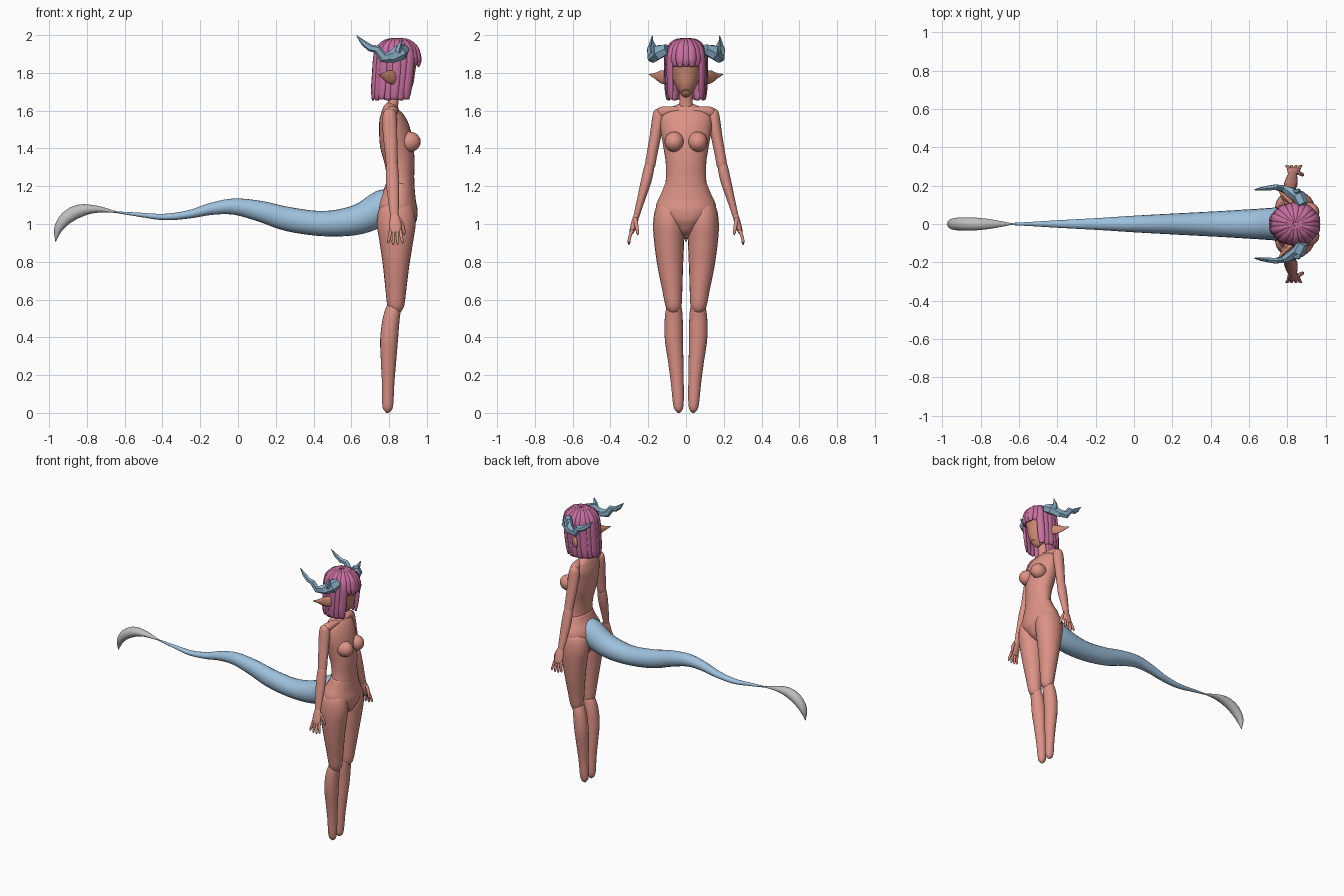
import bpy, math
from mathutils import Vector


def material(name, rgb):
    m = bpy.data.materials.new(name)
    m.diffuse_color = (*rgb, 1)
    return m


SKIN = material("skin", (0.72, 0.29, 0.24))
FACE = material("face_tan", (0.60, 0.25, 0.17))
HAIR = material("hair_pink", (0.58, 0.16, 0.35))
BLUE = material("tail_blue", (0.34, 0.53, 0.72))
HORN = material("horn_blue", (0.25, 0.42, 0.56))
GREY = material("tip_grey", (0.52, 0.52, 0.52))


def spline(pts, sub):
    """Catmull-Rom through points carrying position and radii."""
    p = [Vector(q) for q in pts]
    if sub < 2:
        return p
    p = [p[0] * 2 - p[1]] + p + [p[-1] * 2 - p[-2]]
    out = []
    for i in range(1, len(p) - 2):
        a, b, c, d = p[i - 1:i + 3]
        for k in range(sub):
            t = k / sub
            out.append(0.5 * (2 * b + (c - a) * t + (2 * a - 5 * b + 4 * c - d) * t * t
                              + (3 * b - a - 3 * c + d) * t ** 3))
    return out + [p[-2]]


def tube(name, pts, mat, ref=(0, 1, 0), n=20, sub=5, mirror=False, smooth=True):
    """Elliptical sweep; points are (x, y, z, radius across, radius along ref)."""
    rings = spline(pts, sub)
    ref, verts, faces = Vector(ref), [], []
    for i, r in enumerate(rings):
        a, b = rings[max(i - 1, 0)], rings[min(i + 1, len(rings) - 1)]
        t = Vector((b[:3])) - Vector((a[:3]))
        t.normalize()
        side = (ref - t * ref.dot(t)).normalized()
        up = side.cross(t)
        for k in range(n):
            w = 2 * math.pi * k / n
            verts.append(Vector(r[:3]) + up * max(r[3], .001) * math.cos(w)
                         + side * max(r[4], .001) * math.sin(w))
    for i in range(len(rings) - 1):
        for k in range(n):
            j = (k + 1) % n
            faces.append((i * n + k, i * n + j, (i + 1) * n + j, (i + 1) * n + k))
    faces += [tuple(reversed(range(n))), tuple(range(len(verts) - n, len(verts)))]
    me = bpy.data.meshes.new(name)
    me.from_pydata(verts, [], faces)
    me.materials.append(mat)
    for f in me.polygons:
        f.use_smooth = smooth
    ob = bpy.data.objects.new(name, me)
    bpy.context.collection.objects.link(ob)
    if mirror:
        mod = ob.modifiers.new("mirror", 'MIRROR')
        mod.use_axis = (False, True, False)
        mod.use_mirror_merge = False
    return ob


def ball(name, loc, r, mat):
    x, y, z = loc
    pts = [(x, y, z + r[2] * math.sin(a), r[0] * math.cos(a), r[1] * math.cos(a))
           for a in (math.pi * (i / 12 - .5) for i in range(13))]
    return tube(name, pts, mat, sub=1, mirror=True)


# torso, pelvis and neck
tube("torso", [(.85, 0, 1.08, .085, .12), (.86, 0, 1.18, .075, .114), (.86, 0, 1.25, .073, .106),
               (.855, 0, 1.33, .08, .108), (.84, 0, 1.42, .088, .122), (.828, 0, 1.5, .082, .135),
               (.815, 0, 1.56, .068, .135), (.81, 0, 1.6, .048, .11), (.815, 0, 1.625, .035, .06),
               (.82, 0, 1.64, .02, .02)], SKIN, n=28)
tube("pelvis", [(.85, 0, .925, .02, .012), (.845, 0, .95, .065, .045), (.84, 0, 1.0, .1, .1),
                (.84, 0, 1.05, .11, .148), (.843, 0, 1.1, .107, .158), (.853, 0, 1.16, .087, .132),
                (.86, 0, 1.215, .074, .11)], SKIN, n=28)
tube("neck", [(.81, 0, 1.58, .034, .045), (.822, 0, 1.65, .028, .034), (.835, 0, 1.76, .03, .034)], SKIN)
ball("chest", (.907, .062, 1.435), (.06, .052, .054), SKIN)
tube("collar", [(.83, .02, 1.6, .018, .015), (.825, .07, 1.603, .025, .02), (.81, .13, 1.59, .03, .03),
                (.805, .15, 1.58, .01, .01)], SKIN, ref=(0, 0, 1), mirror=True)

# legs
tube("thigh", [(.835, .085, 1.12, .05, .04), (.838, .088, 1.08, .09, .073), (.838, .09, 1.0, .102, .084),
               (.838, .089, .9, .088, .079), (.837, .083, .78, .07, .068), (.836, .073, .66, .056, .054),
               (.835, .066, .57, .045, .043), (.833, .063, .535, .028, .028)], SKIN, mirror=True)
tube("lower_leg", [(.828, .062, .585, .025, .025), (.825, .063, .56, .038, .04),
                   (.81, .065, .49, .045, .048), (.8, .064, .39, .047, .048), (.797, .055, .28, .041, .041),
                   (.795, .046, .16, .033, .034), (.793, .041, .06, .03, .029), (.792, .039, .02, .024, .022),
                   (.79, .038, .0, .006, .006)], SKIN, mirror=True)

# arms
tube("upper_arm", [(.802, .138, 1.61, .012, .012), (.802, .142, 1.59, .033, .03), (.803, .149, 1.54, .039, .033),
                   (.806, .163, 1.46, .037, .03), (.812, .18, 1.37, .033, .028), (.815, .19, 1.31, .03, .027),
                   (.815, .192, 1.29, .015, .015)], SKIN, mirror=True)
tube("forearm", [(.815, .189, 1.33, .015, .015), (.815, .193, 1.31, .03, .026), (.818, .21, 1.23, .035, .028),
                 (.823, .238, 1.13, .029, .021), (.828, .26, 1.05, .022, .016),
                 (.828, .264, 1.03, .015, .012)], SKIN, mirror=True)
tube("palm", [(.828, .26, 1.055, .02, .014), (.832, .272, 1.01, .031, .017), (.833, .285, .965, .032, .014),
              (.833, .289, .95, .024, .008)], SKIN, mirror=True)
for i in range(4):
    x, s = .808 + .017 * i, .008 * (i - 1.5)
    tip = .895 + .008 * abs(i - 1.5)
    tube(f"finger_{i + 1}", [(x, .284, .97, .009, .009), (x + s * .5, .298, .93, .0085, .0085),
                             (x + s, .302, tip, .007, .007), (x + s, .301, tip - .009, .002, .002)],
         SKIN, n=10, sub=3, mirror=True)
tube("thumb", [(.85, .268, 1.03, .011, .011), (.87, .262, .99, .011, .01), (.879, .256, .955, .008, .008),
               (.88, .255, .94, .002, .002)], SKIN, n=10, sub=3, mirror=True)

# head and pointed ears
tube("head", [(.89, 0, 1.685, .012, .012), (.882, 0, 1.695, .04, .03), (.868, 0, 1.73, .065, .055),
              (.853, 0, 1.79, .086, .076), (.846, 0, 1.86, .099, .09), (.845, 0, 1.92, .085, .08),
              (.845, 0, 1.96, .03, .03)], FACE, n=28)
tube("ear", [(.84, .07, 1.775, .02, .024), (.825, .105, 1.775, .016, .036), (.795, .135, 1.78, .012, .033),
             (.765, .165, 1.785, .007, .015), (.742, .198, 1.793, .001, .001)],
     FACE, ref=(0, 0, 1), n=12, mirror=True)

# hair: cap, fringe and long locks hanging round the sides and back
tube("hair_cap", [(.843, 0, 1.85, .114, .1), (.843, 0, 1.9, .114, .1), (.843, 0, 1.945, .095, .084),
                  (.843, 0, 1.97, .065, .06), (.843, 0, 1.982, .02, .02)], HAIR, n=28)
N = 20
for i in range(N):
    a = 2 * math.pi * i / N
    c, s = math.cos(a), math.sin(a)
    long = c < .7
    lift = .004 * (i % 2)

    def at(f, z, thick, wide, shift=0.0):
        return (.843 + shift + (.117 * f + lift) * c, (.101 * f + lift) * s, z, thick, wide)
    pts = [at(.1, 1.98, .006, .008), at(.55, 1.966, .01, .016), at(.88, 1.93, .011, .022), at(1, 1.88, .011, .025)]
    if long:
        pts += [at(1.0, 1.79, .011, .026, -.006), at(.98, 1.71, .01, .025, -.014),
                at(.95, 1.655 + lift, .005, .017, -.018)]
    else:
        pts += [at(1, 1.855, .009, .02), at(.97, 1.835 - lift, .004, .012)]
    tube(f"hair_lock_{i + 1}", pts, HAIR, ref=(-s, c, 0), n=8, sub=3)

# faceted horns with a spur
tube("horn", [(.88, .10, 1.925, .03, .03), (.86, .145, 1.91, .044, .034), (.815, .17, 1.885, .033, .026),
              (.768, .187, 1.882, .028, .018), (.737, .192, 1.925, .022, .016), (.70, .187, 1.932, .019, .014),
              (.665, .183, 1.958, .015, .011), (.628, .178, 1.997, .002, .002)],
     HORN, n=6, sub=1, mirror=True, smooth=False)
tube("horn_spur", [(.845, .165, 1.91, .022, .02), (.855, .172, 1.945, .014, .014), (.868, .178, 1.975, .002, .002)],
     HORN, n=5, sub=1, mirror=True, smooth=False)

# tail and its hooked tip
tube("tail", [(.84, 0, 1.13, .06, .06), (.775, 0, 1.095, .09, .085), (.64, 0, 1.025, .08, .079),
              (.46, 0, 1.002, .067, .068), (.27, 0, 1.025, .064, .058), (.12, 0, 1.067, .055, .05),
              (-.02, 0, 1.092, .043, .042), (-.14, 0, 1.08, .032, .034), (-.26, 0, 1.051, .022, .027),
              (-.39, 0, 1.037, .017, .02), (-.52, 0, 1.049, .011, .012), (-.65, 0, 1.063, .004, .005)], BLUE)
tube("tail_tip", [(-.635, 0, 1.062, .003, .004), (-.75, 0, 1.078, .019, .025), (-.84, 0, 1.069, .034, .034),
                  (-.91, 0, 1.03, .034, .034), (-.952, 0, .972, .022, .026), (-.966, 0, .905, .001, .002)], GREY)
